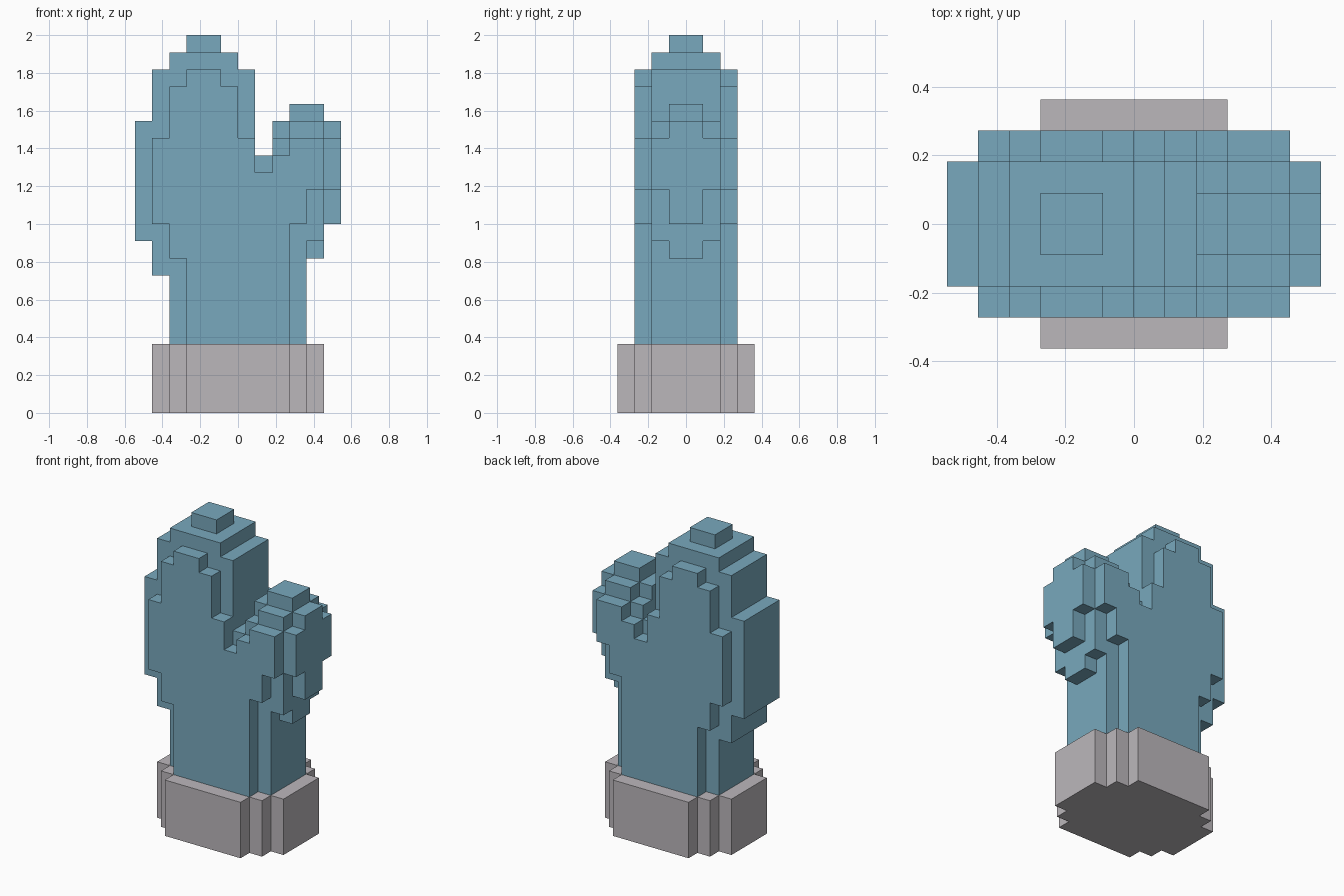
import bpy
import bmesh
from mathutils import Vector

UNIT = 1 / 11  # edge length of one block

if "Cube" in bpy.data.objects:
    bpy.data.objects.remove(bpy.data.objects["Cube"], do_unlink=True)


def make_material(name, colour):
    mat = bpy.data.materials.new(name)
    mat.use_nodes = True
    mat.diffuse_color = (*colour, 1)
    for node in mat.node_tree.nodes:
        if node.type == 'BSDF_PRINCIPLED':
            node.inputs["Base Color"].default_value = (*colour, 1)
    return mat


def fill(half_depth, boxes):
    """Cells of boxes (x0, x1, z0, z1), reaching half_depth to front and back."""
    return {(x, y, z)
            for x0, x1, z0, z1 in boxes
            for x in range(x0, x1)
            for y in range(-half_depth, half_depth)
            for z in range(z0, z1)}


def build_blocks(name, cells, mat):
    """One clean outer skin around a set of cells."""
    bm = bmesh.new()
    for cell in cells:
        for axis in range(3):
            for side in (0, 1):
                neighbour = list(cell)
                neighbour[axis] += 2 * side - 1
                if tuple(neighbour) in cells:
                    continue
                u, v = (axis + 1) % 3, (axis + 2) % 3
                corners = []
                for du, dv in ((0, 0), (1, 0), (1, 1), (0, 1)):
                    p = Vector(cell)
                    p[axis] += side
                    p[u] += du
                    p[v] += dv
                    corners.append(bm.verts.new(p * UNIT))
                bm.faces.new(corners if side else corners[::-1])
    bmesh.ops.remove_doubles(bm, verts=bm.verts, dist=UNIT / 100)
    # Merge the flat block faces into larger ones
    bmesh.ops.dissolve_limit(bm, angle_limit=0.01, verts=bm.verts, edges=bm.edges)
    mesh = bpy.data.meshes.new(name)
    bm.to_mesh(mesh)
    bm.free()
    mesh.materials.append(mat)
    obj = bpy.data.objects.new(name, mesh)
    bpy.context.collection.objects.link(obj)
    return obj


blue = make_material("mitten blue", (0.19, 0.395, 0.51))
grey = make_material("cuff grey", (0.50, 0.475, 0.50))

# Cuff: stepped oval band
cuff = set()
for half_width, half_depth in ((3, 4), (4, 3), (5, 2)):
    cuff |= fill(half_depth, [(-half_width, half_width, 0, 4)])
build_blocks("cuff", cuff, grey)

# Mitten: thin front and back layers
mitten = fill(3, [
    (-3, 3, 4, 9), (-4, 3, 9, 11), (-5, 4, 11, 13), (-5, 5, 13, 14),  # palm
    (-5, 1, 14, 16), (-4, 0, 16, 19), (-3, -1, 19, 20),               # fingers
    (2, 5, 14, 15), (3, 5, 15, 16),                                   # thumb
])
# Mitten: wider middle layers
mitten |= fill(2, [
    (-4, 4, 4, 8), (-5, 4, 8, 10), (-6, 5, 10, 13), (-6, 6, 13, 15),  # palm
    (-6, 1, 15, 17), (-5, 1, 17, 20), (-4, 0, 20, 21),                # fingers
    (2, 6, 15, 16), (3, 5, 16, 17),                                   # thumb
])
# Mitten: central ridge of thumb and fingertip
mitten |= fill(1, [
    (4, 5, 9, 10), (5, 6, 11, 13), (2, 6, 16, 17), (3, 5, 17, 18),
    (-3, -1, 21, 22),
])
build_blocks("mitten", mitten, blue)
